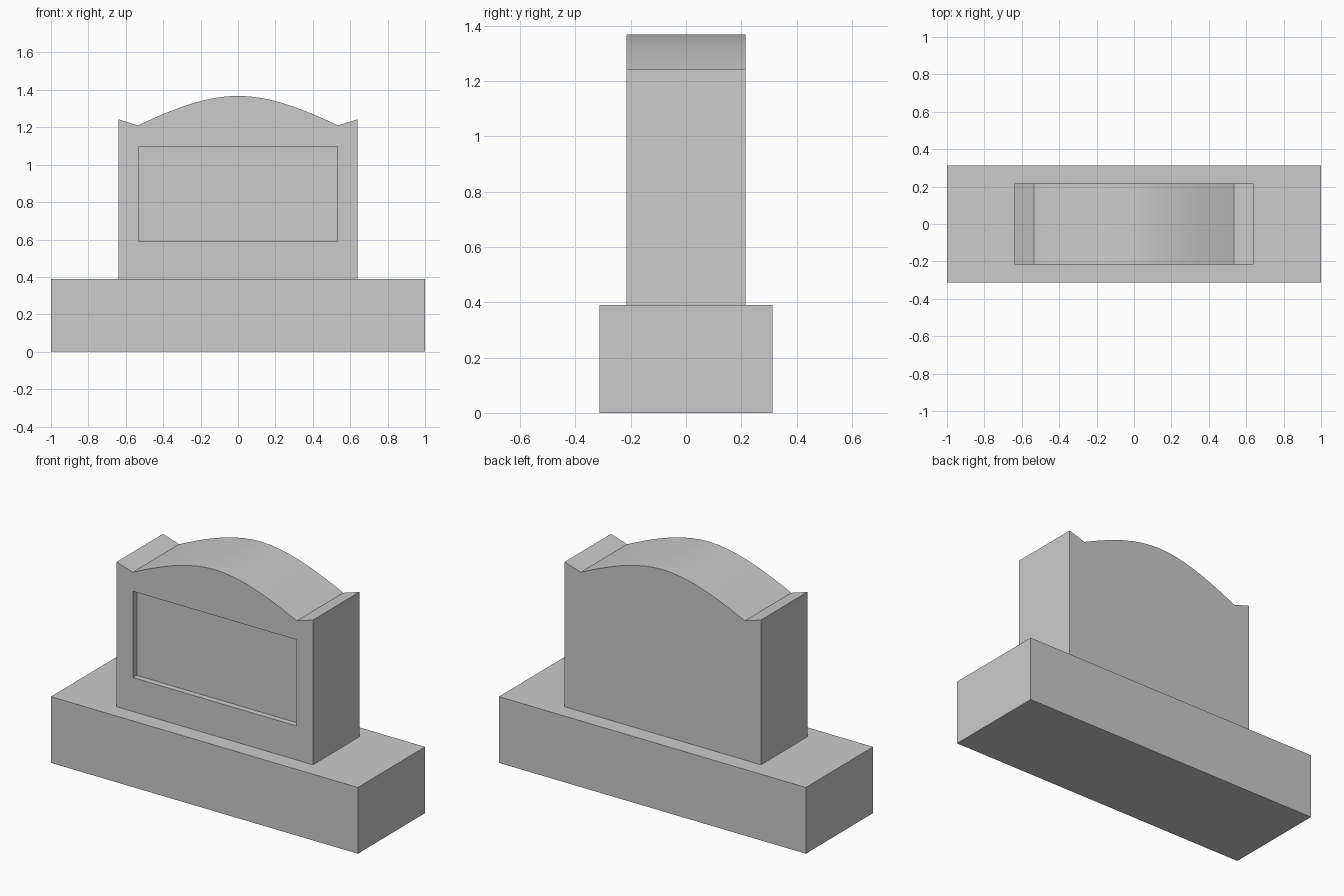
import bpy, bmesh
from mathutils import Vector
from mathutils.geometry import interpolate_bezier

if "Cube" in bpy.data.objects:
    bpy.data.objects.remove(bpy.data.objects["Cube"])


def make_object(name, bm):
    bmesh.ops.recalc_face_normals(bm, faces=bm.faces)
    mesh = bpy.data.meshes.new(name)
    bm.to_mesh(mesh)
    bm.free()
    obj = bpy.data.objects.new(name, mesh)
    bpy.context.collection.objects.link(obj)
    return obj


def box(name, lo, hi):
    lo, hi = Vector(lo), Vector(hi)
    bm = bmesh.new()
    bmesh.ops.create_cube(bm, size=1)
    bmesh.ops.scale(bm, vec=hi - lo, verts=bm.verts)
    bmesh.ops.translate(bm, vec=(lo + hi) / 2, verts=bm.verts)
    return make_object(name, bm)


# Plinth
box("plinth", (-1, -0.313, 0), (1, 0.313, 0.39))

# Tablet: arched profile with raised corners, mirrored then extruded
HALF_DEPTH = 0.216
arch = interpolate_bezier((0, 1.368, 0), (0.18, 1.368, 0),
                          (0.36, 1.292, 0), (0.535, 1.21, 0), 10)
right = [(p[0], p[1]) for p in arch] + [(0.64, 1.243), (0.64, 0.39)]
outline = right + [(-x, z) for x, z in reversed(right[1:])]

bm = bmesh.new()
front = bm.faces.new([bm.verts.new((x, -HALF_DEPTH, z)) for x, z in outline])
result = bmesh.ops.extrude_face_region(bm, geom=[front], use_keep_orig=True)
verts = [g for g in result["geom"] if isinstance(g, bmesh.types.BMVert)]
bmesh.ops.translate(bm, vec=(0, 2 * HALF_DEPTH, 0), verts=verts)
bm.normal_update()
# Smooth shading only along the arch
for face in bm.faces:
    c = face.calc_center_median()
    face.smooth = c.z > 1.2 and abs(c.x) < 0.535 and len(face.verts) == 4
tablet = make_object("tablet", bm)

# Sunken inscription panel
cutter = box("panel_cutter", (-0.533, -0.4, 0.59), (0.533, -HALF_DEPTH + 0.035, 1.098))
cutter.hide_render = True
cutter.hide_set(True)
recess = tablet.modifiers.new("panel_recess", 'BOOLEAN')
recess.operation = 'DIFFERENCE'
recess.solver = 'EXACT'
recess.object = cutter
